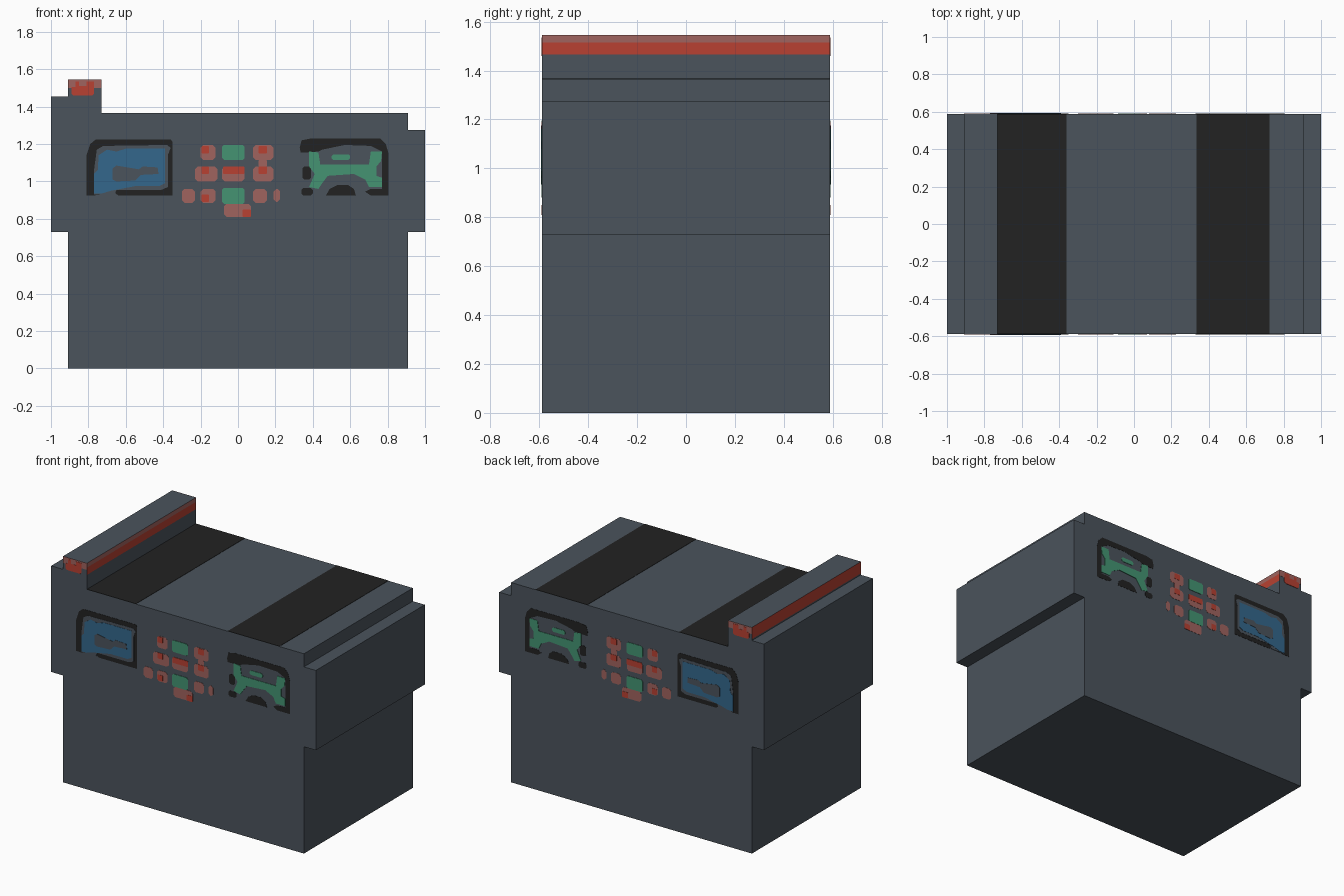
import bpy, bmesh
from mathutils import Vector

if "Cube" in bpy.data.objects:
    bpy.data.objects.remove(bpy.data.objects["Cube"])

HALF = 0.588  # half depth of the body


def material(name, rgb):
    m = bpy.data.materials.new(name)
    m.diffuse_color = (*rgb, 1)
    m.use_nodes = True
    m.node_tree.nodes["Principled BSDF"].inputs["Base Color"].default_value = m.diffuse_color
    return m


GREY = material("slate grey", (0.070, 0.087, 0.107))
BLACK = material("black", (0.016, 0.016, 0.016))
RED = material("red", (0.479, 0.053, 0.032))
DULL = material("dull red", (0.352, 0.127, 0.114))
GREEN = material("green", (0.058, 0.296, 0.171))
BLUE = material("blue", (0.034, 0.136, 0.262))


def slabs(name, outlines, spans, mats, rule=None):
    """Extrude x-z outlines (hundredths of a unit) along each y span."""
    bm = bmesh.new()
    for pts in outlines:
        for y0, y1 in spans:
            face = bm.faces.new([bm.verts.new((x / 100, y0, z / 100)) for x, z in pts])
            new = bmesh.ops.extrude_face_region(bm, geom=[face])["geom"]
            bmesh.ops.translate(bm, vec=(0, y1 - y0, 0),
                                verts=[v for v in new if isinstance(v, bmesh.types.BMVert)])
    bmesh.ops.recalc_face_normals(bm, faces=bm.faces)
    if rule:
        for f in bm.faces:
            f.material_index = rule(f.normal)
    me = bpy.data.meshes.new(name)
    bm.to_mesh(me)
    bm.free()
    for m in mats:
        me.materials.append(m)
    ob = bpy.data.objects.new(name, me)
    bpy.context.collection.objects.link(ob)
    return ob


def plates(name, mat, layer, outlines):
    """Thin painted plates on both the front and the back."""
    t = 0.0015 * layer
    slabs(name, outlines, [(-HALF, -HALF - t), (HALF, HALF + t)], [mat])


def rect(x0, x1, z0, z1, c=0):
    """Rectangle outline with optional cut corners."""
    if not c:
        return [(x0, z0), (x1, z0), (x1, z1), (x0, z1)]
    return [(x0 + c, z0), (x1 - c, z0), (x1, z0 + c), (x1, z1 - c),
            (x1 - c, z1), (x0 + c, z1), (x0, z1 - c), (x0, z0 + c)]


full = [(-HALF, HALF)]

# Cabinet body with overhanging side boxes and the base of the back rail
slabs("cabinet_body", [[
    (-91, 0), (91, 0), (91, 73), (100, 73), (100, 127.5), (91, 127.5), (91, 136.5),
    (-73, 136.5), (-73, 146.5), (-91, 146.5), (-91, 145.5), (-100, 145.5),
    (-100, 73), (-91, 73)]], full, [GREY])


# Rail: red sides, grey top, dull red upper band
def side_rule(n):
    return 2 if n.x < -0.5 else 1 if n.x > 0.5 else 0


slabs("rail_lower_band", [rect(-91, -73, 146.5, 151.5)], full, [GREY, RED], lambda n: int(abs(n.x) > 0.5))
slabs("rail_upper_band", [rect(-91, -73, 151.5, 154.5)], full, [GREY, DULL, RED, DULL],
      lambda n: 3 if abs(n.y) > 0.5 else side_rule(n))
plates("rail_end_dull_patch", DULL, 1, [rect(-91, -73, 150, 154.5)])
plates("rail_end_red_patch", RED, 2, [[
    (-89, 147), (-88, 146), (-78, 146), (-77, 147), (-77, 153.5), (-81, 153.5), (-81, 151),
    (-85, 151), (-85, 153.5), (-87, 153.5), (-87, 150.5), (-89, 150.5)]])

# Black bands across the top
for name, x0, x1 in (("left_top_band", -73, -36), ("right_top_band", 33.5, 72.5)):
    slabs(name, [rect(x0, x1, 136.5, 136.7)], full, [BLACK])

# Left screen: black frame, grey inset, blue picture, grey centre
plates("left_screen_frame", BLACK, 1, [[
    (-81, 92.5), (-81, 114), (-79, 120), (-76, 122.5), (-36, 122.5), (-35, 121),
    (-35, 92.5), (-64, 92.5), (-66, 94), (-77, 92.5)]])
plates("left_screen_inset", GREY, 2, [[
    (-77, 93), (-77, 106), (-75.5, 117), (-72, 119), (-38, 119.5), (-36, 118),
    (-37.5, 114), (-37.5, 97), (-41, 95.5), (-65, 95.5), (-66, 93)]])
plates("left_screen_picture", BLUE, 3, [[
    (-77, 93.5), (-77, 104), (-75, 106), (-74.5, 114), (-70, 117), (-65, 116), (-60, 117.5),
    (-39, 117.5), (-39, 99), (-42, 97.5), (-55, 97.5), (-68, 95), (-73, 93.5)]])
plates("left_screen_centre", GREY, 4, [[
    (-67, 101), (-67, 107), (-65, 108.5), (-53, 106.5), (-51, 108), (-43, 107.5),
    (-42.5, 104), (-52, 103.5), (-55, 100.5), (-65, 100)]])

# Right screen: broken black frame and green picture
plates("right_screen_frame", BLACK, 1, [
    [(33.5, 115.5), (33, 118), (34, 122), (39, 123), (76, 123), (79, 120), (80.5, 115), (80.5, 92.5),
     (77, 92.5), (77, 116), (71, 119), (57, 119.5), (45, 117), (43, 116), (36, 115.5)],
    rect(34.5, 39, 101, 108, 1), rect(34, 40, 92.5, 96.5, 1),
    [(47, 92.5), (49, 96), (53, 98), (59, 98), (62, 96), (63, 92.5)],
    [(68, 94.5), (71, 92.5), (77.5, 92.5), (77.5, 96), (71, 96)]])
plates("right_screen_picture", GREEN, 2, [
    [(38, 116), (43, 115.5), (44, 109), (70, 109), (71, 116), (77, 116), (76.5, 111),
     (74, 108), (74, 103), (77, 102), (77, 97), (70, 97), (68, 101), (62, 104),
     (48, 103), (45, 99), (43, 96), (38, 97), (41, 104), (38, 108)],
    rect(50, 60, 111.5, 114.5, 1)])

# Button cluster: x0, x1, z0, z1
DULL_KEYS = ((-20, -12, 111.5, 119.5), (8, 19, 111.5, 119.5), (-23, -11, 100, 108),
             (-8.5, 3.5, 100, 108), (8, 19, 100, 108), (-30, -23, 88.5, 96),
             (-20, -12, 88.5, 96), (8, 15.5, 88.5, 96), (19, 22.5, 89, 96),
             (-7.5, 7, 81, 88), (11, 15.5, 107, 112.5))
RED_KEYS = ((-19.5, -15.5, 115, 119), (11, 15.5, 115, 119), (-19.5, -15.5, 104, 108),
            (-8, 3.5, 104, 108), (11, 15.5, 104, 108), (-19.5, -15.5, 89, 93), (2.5, 7, 81, 85))
GREEN_KEYS = ((-8.5, 3.5, 111.5, 119.5), (-8.5, 3.5, 88, 96.5))
plates("dull_buttons", DULL, 1, [rect(*k, 1.4) for k in DULL_KEYS])
plates("red_buttons", RED, 2, [rect(*k, 0.4) for k in RED_KEYS])
plates("green_buttons", GREEN, 2, [rect(*k, 1) for k in GREEN_KEYS])
